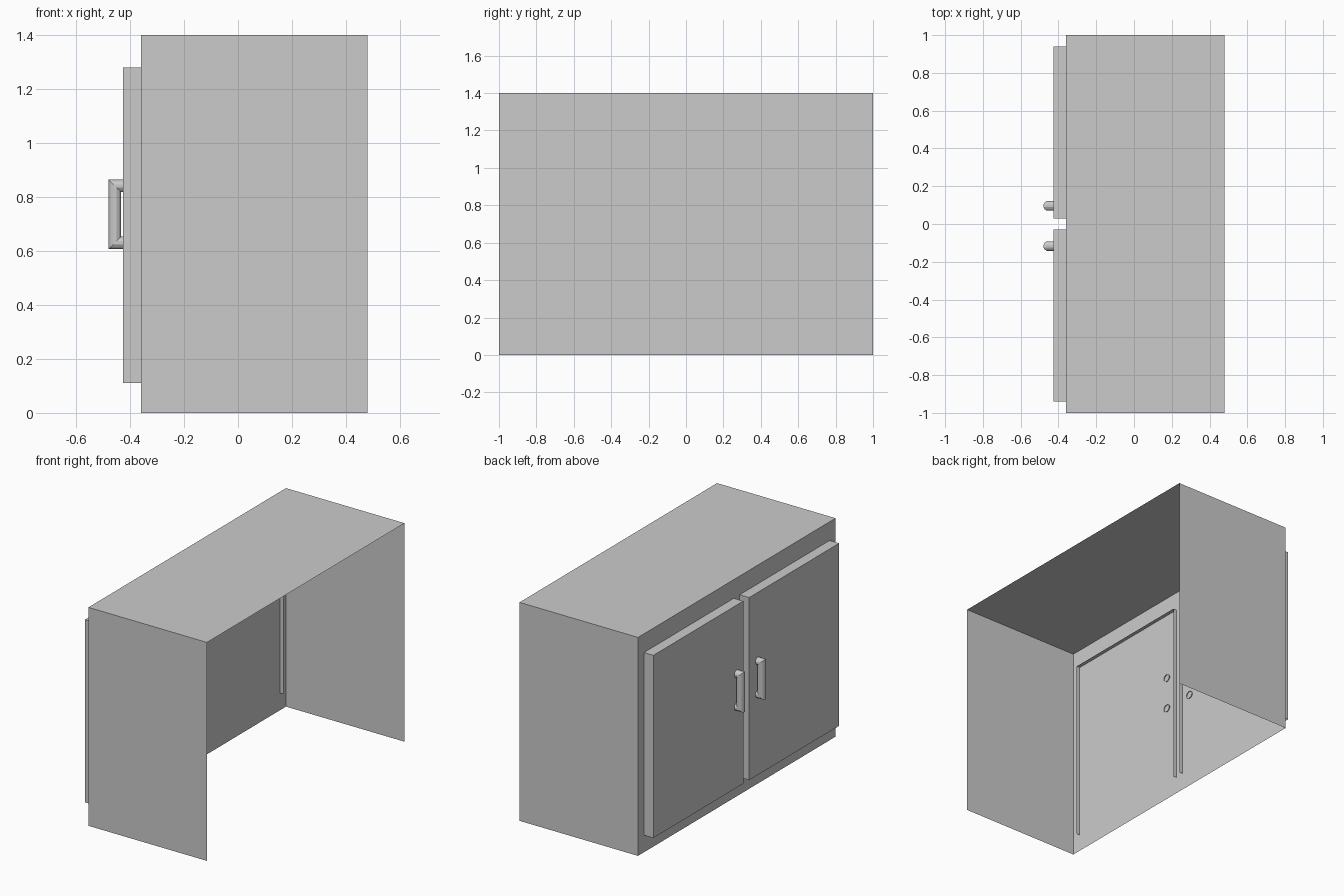
import bpy, bmesh
from math import cos, sin, tau
from mathutils import Vector

if "Cube" in bpy.data.objects:
    bpy.data.objects.remove(bpy.data.objects["Cube"], do_unlink=True)

# One plain grey for every part
GREY = (0.6, 0.6, 0.6, 1)
grey = bpy.data.materials.new("plain_grey")
grey.use_nodes = True
grey.diffuse_color = GREY
grey.node_tree.nodes["Principled BSDF"].inputs["Base Color"].default_value = GREY


def finish(name, bm):
    mesh = bpy.data.meshes.new(name)
    bm.to_mesh(mesh)
    bm.free()
    mesh.materials.append(grey)
    obj = bpy.data.objects.new(name, mesh)
    bpy.context.scene.collection.objects.link(obj)
    return obj


def open_box(name, low, high, open_sides):
    """Thin-walled box lacking the faces that point along open_sides."""
    low, high = Vector(low), Vector(high)
    bm = bmesh.new()
    bmesh.ops.create_cube(bm, size=1)
    bmesh.ops.scale(bm, vec=high - low, verts=bm.verts)
    bmesh.ops.translate(bm, vec=(low + high) / 2, verts=bm.verts)
    bm.normal_update()
    gone = [f for f in bm.faces
            if any(f.normal.dot(Vector(s)) > 0.9 for s in open_sides)]
    bmesh.ops.delete(bm, geom=gone, context="FACES")
    return finish(name, bm)


def handle(name, y, sides=12, r=0.024):
    """Round bar bent into a bracket with mitred corners."""
    root, grip, bottom, top = -0.355, -0.456, 0.63, 0.841
    # path point (x, z) and its outward mitre direction
    path = [(root, bottom, 0, -1), (grip, bottom, -1, -1),
            (grip, top, -1, 1), (root, top, 0, 1)]
    bm = bmesh.new()
    rings = []
    for x, z, dx, dz in path:
        ring = []
        for i in range(sides):
            a = tau * (i + 0.5) / sides
            out = r * sin(a)
            ring.append(bm.verts.new((x + dx * out, y + 1.08 * r * cos(a), z + dz * out)))
        rings.append(ring)
    for a, b in zip(rings, rings[1:]):
        for i in range(sides):
            j = (i + 1) % sides
            bm.faces.new((a[i], a[j], b[j], b[i]))
    bmesh.ops.recalc_face_normals(bm, faces=bm.faces)
    # an open tube may come out inverted: the grip's outermost face must look out
    outer = min(bm.faces, key=lambda f: f.calc_center_median().x)
    if outer.normal.x > 0:
        bmesh.ops.reverse_faces(bm, faces=bm.faces)
    return finish(name, bm)


BACK, UNDER = (1, 0, 0), (0, 0, -1)

# Cabinet shell, open at the back and underneath
open_box("cabinet_shell", (-0.36, -1, 0), (0.48, 1, 1.4), [BACK, UNDER])

# Doors reach slightly through the shell's face
for side, y0, y1, grip_y in (("right", -0.94, -0.03, -0.117),
                             ("left", 0.03, 0.94, 0.096)):
    open_box(side + "_door", (-0.427, y0, 0.11), (-0.336, y1, 1.28), [BACK, UNDER])
    handle(side + "_door_handle", grip_y)
